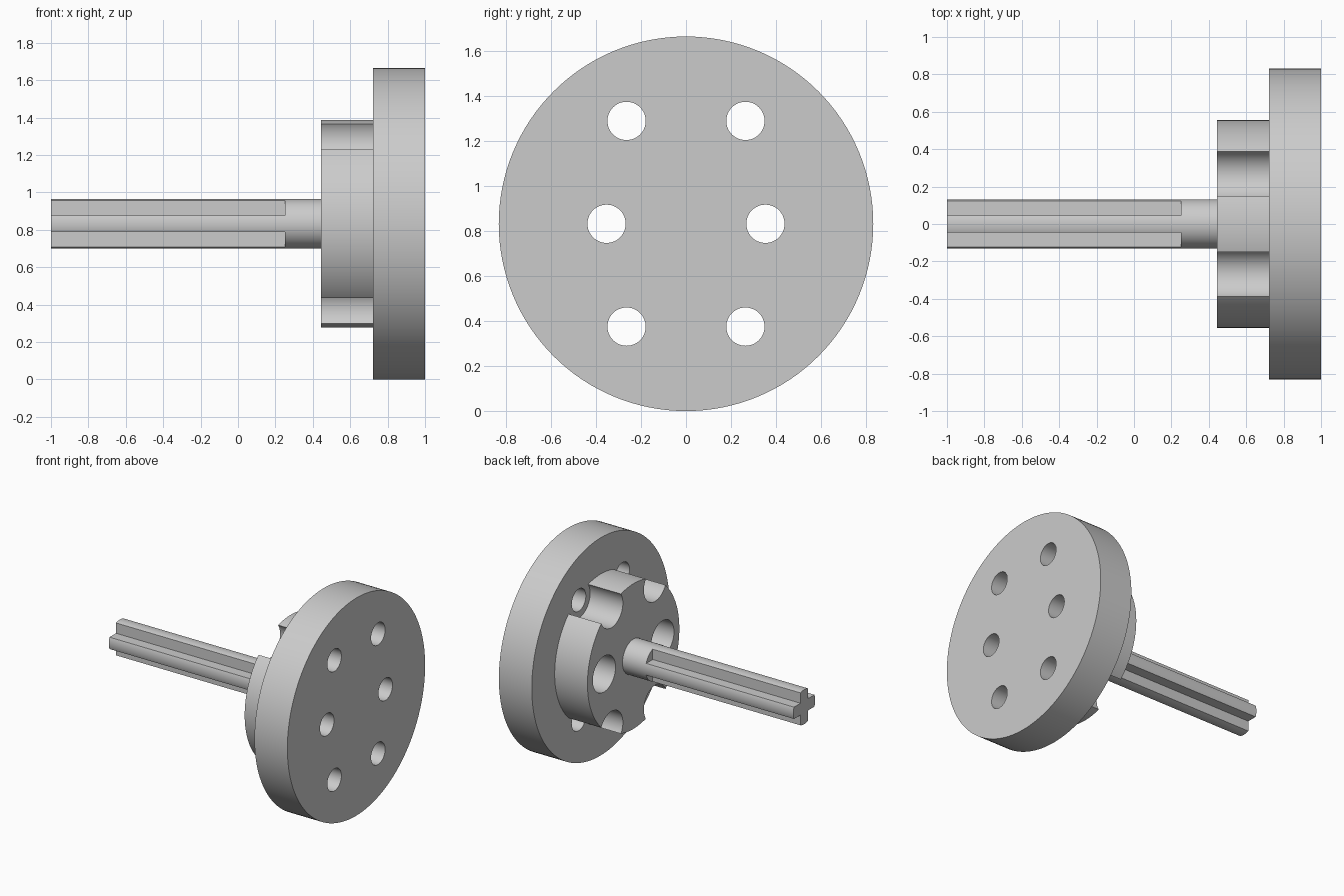
import bpy
from math import pi, radians
from mathutils import Vector

cube = bpy.data.objects.get("Cube")
if cube:
    bpy.data.objects.remove(cube, do_unlink=True)

AXIS_Z = 0.832
BOLTS = [(y, z) for y in (-0.264, 0.264) for z in (-0.457, 0.457)]
SIDE_BOLTS = [(-0.353, 0), (0.353, 0)]

grey = bpy.data.materials.new("plain grey")
grey.use_nodes = True
grey.diffuse_color = (0.6, 0.6, 0.6, 1)
grey.node_tree.nodes["Principled BSDF"].inputs["Base Color"].default_value = (0.6, 0.6, 0.6, 1)


def cylinder(name, radius, x0, x1, y=0, z=0, sides=64):
    """Cylinder lying along x, offset from the main axis."""
    bpy.ops.mesh.primitive_cylinder_add(
        vertices=sides, radius=radius, depth=x1 - x0,
        location=((x0 + x1) / 2, y, AXIS_Z + z), rotation=(0, pi / 2, 0))
    obj = bpy.context.object
    obj.name = name
    obj.data.materials.append(grey)
    return obj


def box(name, low, high):
    low, high = Vector(low), Vector(high)
    bpy.ops.mesh.primitive_cube_add(size=1, location=(low + high) / 2)
    obj = bpy.context.object
    obj.name = name
    obj.scale = high - low
    obj.data.materials.append(grey)
    return obj


def cut(target, cutters):
    """Subtract each cutter, then remove it and smooth the curved walls."""
    for cutter in cutters:
        cutter.hide_render = True
        mod = target.modifiers.new("cut", "BOOLEAN")
        mod.operation = "DIFFERENCE"
        mod.solver = "EXACT"
        mod.object = cutter
        bpy.context.view_layer.objects.active = target
        bpy.ops.object.modifier_apply(modifier=mod.name)
        bpy.data.objects.remove(cutter, do_unlink=True)
    bpy.ops.object.select_all(action="DESELECT")
    target.select_set(True)
    bpy.context.view_layer.objects.active = target
    bpy.ops.object.shade_smooth_by_angle(angle=radians(30))


# Large disc with six bolt holes
disc = cylinder("flange_disc", 0.832, 0.722, 1.0, sides=128)
cut(disc, [cylinder("bolt_hole", 0.085, 0.6, 1.1, y, z, 48) for y, z in BOLTS + SIDE_BOLTS])

# Hub with two wide holes and four open notches around the bolt holes
hub = cylinder("hub", 0.555, 0.445, 0.722, sides=128)
cut(hub, [cylinder("bolt_clearance", 0.137, 0.3, 0.9, y, z) for y, z in BOLTS + SIDE_BOLTS])

# Shaft with four corner grooves that leave a cross section
shaft = cylinder("splined_shaft", 0.132, -1.0, 0.445)
grooves = []
for sy in (-1, 1):
    for sz in (-1, 1):
        ys = sorted((sy * 0.045, sy * 0.2))
        zs = sorted((AXIS_Z + sz * 0.045, AXIS_Z + sz * 0.2))
        grooves.append(box("groove", (-1.1, ys[0], zs[0]), (0.25, ys[1], zs[1])))
cut(shaft, grooves)
